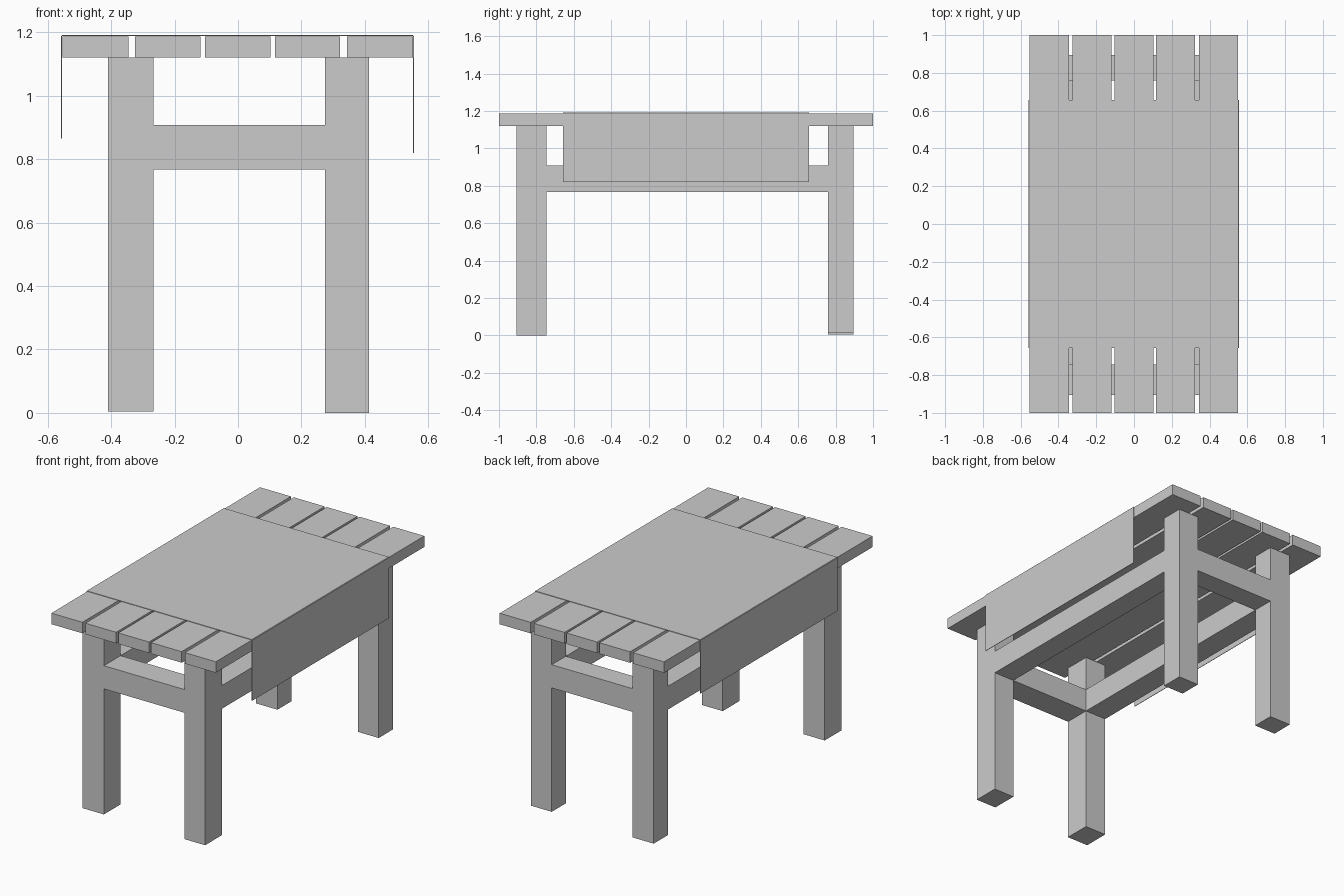
import bpy
import bmesh

if "Cube" in bpy.data.objects:
    bpy.data.objects.remove(bpy.data.objects["Cube"])


def finish(name, bm):
    bmesh.ops.recalc_face_normals(bm, faces=bm.faces)
    mesh = bpy.data.meshes.new(name)
    bm.to_mesh(mesh)
    bm.free()
    obj = bpy.data.objects.new(name, mesh)
    bpy.context.collection.objects.link(obj)
    return obj


def extrude_profile(name, points, y0, y1):
    """Close an x/z outline and extrude it along y."""
    bm = bmesh.new()
    face = bm.faces.new([bm.verts.new((x, y0, z)) for x, z in points])
    ext = bmesh.ops.extrude_face_region(bm, geom=[face], use_keep_orig=True)
    verts = [g for g in ext["geom"] if isinstance(g, bmesh.types.BMVert)]
    bmesh.ops.translate(bm, verts=verts, vec=(0, y1 - y0, 0))
    return finish(name, bm)


# Table top planks
for i, (x0, x1) in enumerate([(-0.553, -0.345), (-0.325, -0.118), (-0.104, 0.102),
                              (0.116, 0.322), (0.343, 0.551)]):
    extrude_profile(f"top_plank_{i + 1}",
                    [(x0, 1.12), (x1, 1.12), (x1, 1.187), (x0, 1.187)], -1.0, 1.0)

# Frame: four legs joined by flush rails, one watertight skin over a 3x3x3 cell layout
GRID = ((-0.41, -0.267, 0.275, 0.413),
        (-0.905, -0.745, 0.76, 0.895),
        (0.0, 0.767, 0.908, 1.12))


def solid(c):
    if not all(0 <= k <= 2 for k in c):
        return False
    corner = c[0] != 1 and c[1] != 1
    return corner or (c[2] == 1 and (c[0] != 1 or c[1] != 1))


bm = bmesh.new()
cells = [(i, j, k) for i in range(3) for j in range(3) for k in range(3)]
for c in filter(solid, cells):
    for axis in range(3):
        for side in (0, 1):
            near = list(c)
            near[axis] += 2 * side - 1
            if solid(near):
                continue
            u, v = [a for a in range(3) if a != axis]
            quad = []
            for du, dv in ((0, 0), (1, 0), (1, 1), (0, 1)):
                n = list(c)
                n[axis] += side
                n[u] += du
                n[v] += dv
                quad.append(bm.verts.new([GRID[a][n[a]] for a in range(3)]))
            bm.faces.new(quad)
bmesh.ops.remove_doubles(bm, verts=bm.verts, dist=0.0005)
# Slightly uneven feet
for vert in bm.verts:
    if vert.co.z < 0.001:
        left, front = vert.co.x < 0, vert.co.y < 0
        vert.co.z = {(True, True): 0.005, (False, True): 0.0,
                     (True, False): 0.005, (False, False): 0.015}[(left, front)]
finish("leg_frame", bm)

# Cloth runner draped over the planks, with one side hanging lower
cloth = [(-0.558, 0.865), (-0.558, 1.188), (-0.555, 1.191), (0.552, 1.191),
         (0.555, 1.188), (0.555, 0.82), (0.552, 0.82), (0.552, 1.188),
         (-0.555, 1.188), (-0.555, 0.865)]
extrude_profile("cloth_runner", cloth, -0.657, 0.657)
